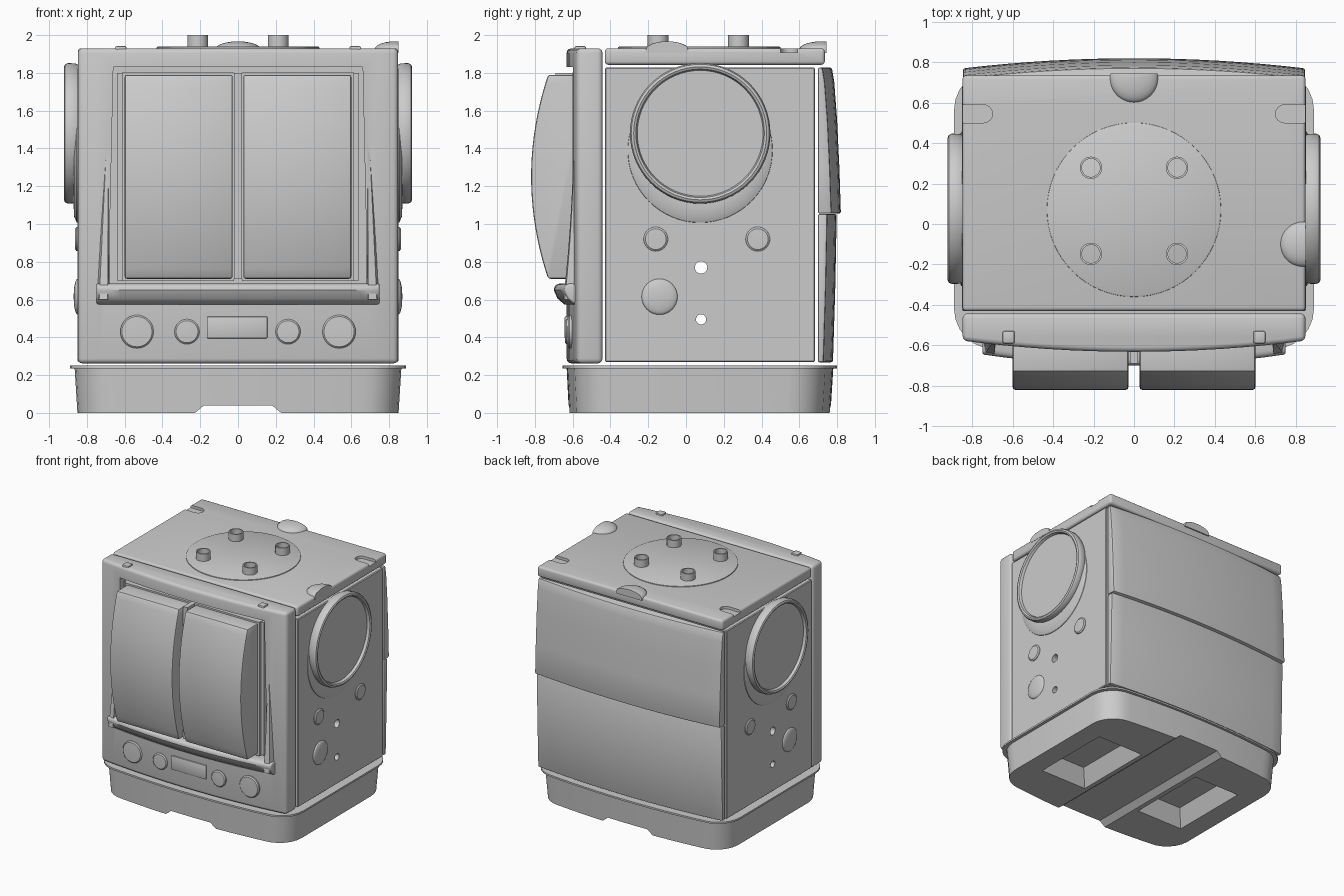
import bpy, bmesh, math
from mathutils import Vector

if "Cube" in bpy.data.objects:
    bpy.data.objects.remove(bpy.data.objects["Cube"])


def loft(name, rings, caps=True):
    """Skin equal-length rings of 3D points into one closed object."""
    bm = bmesh.new()
    rv = [[bm.verts.new(p) for p in r] for r in rings]
    n = len(rv[0])
    for a, b in zip(rv, rv[1:]):
        for i in range(n):
            bm.faces.new((a[i], a[(i + 1) % n], b[(i + 1) % n], b[i]))
    if caps:
        bm.faces.new(rv[0])
        bm.faces.new(rv[-1])
    bmesh.ops.recalc_face_normals(bm, faces=bm.faces)
    me = bpy.data.meshes.new(name)
    bm.to_mesh(me)
    bm.free()
    ob = bpy.data.objects.new(name, me)
    bpy.context.collection.objects.link(ob)
    return ob


def to3(axis, p, h):
    a, b = p
    return {'X': (h, a, b), 'Y': (a, h, b), 'Z': (a, b, h)}[axis]


def prism(name, axis, pts, lo, hi):
    return loft(name, [[to3(axis, p, h) for p in pts] for h in (lo, hi)])


def box(name, x0, x1, y0, y1, z0, z1):
    return prism(name, 'Z', [(x0, y0), (x1, y0), (x1, y1), (x0, y1)], z0, z1)


def lathe(name, axis, centre, base, sign, profile, n=48, caps=True):
    """Profile is (radius, height) measured outward from the base plane."""
    circ = [(math.cos(2 * math.pi * i / n), math.sin(2 * math.pi * i / n)) for i in range(n)]
    return loft(name, [[to3(axis, (centre[0] + r * c, centre[1] + r * s), base + sign * h)
                        for c, s in circ] for r, h in profile], caps)


def outline(w, yf, yb, bf, bb, r):
    """Plan shape with bowed front and back and rounded corners."""
    def half(y0, bow, sg):
        xs = [(w - r) * (i / 8 - 1) for i in range(17)]
        edge = [(x, y0 + sg * bow * (x / w) ** 2) for x in xs]
        yc = edge[-1][1]
        arc = [(w - r + r * math.sin(a), yc + sg * r * (1 - math.cos(a)))
               for a in [math.pi / 2 * k / 6 for k in range(1, 7)]] if r else []
        return [(-x, y) for x, y in reversed(arc)] + edge + arc
    return half(yf, bf, 1) + half(yb, bb, -1)[::-1]


def apply(ob, kind, **kw):
    m = ob.modifiers.new(kind, kind)
    for k, v in kw.items():
        setattr(m, k, v)
    bpy.context.view_layer.objects.active = ob
    bpy.ops.object.modifier_apply(modifier=m.name)


def cut(ob, cutter):
    apply(ob, 'BOOLEAN', operation='DIFFERENCE', solver='EXACT', object=cutter)
    bpy.data.objects.remove(cutter)


def bevel(ob, width, seg=3):
    apply(ob, 'BEVEL', width=width, segments=seg, limit_method='ANGLE', angle_limit=math.radians(40))
    return ob


def dome(r, h):
    return [(r, -0.02)] + [(r * math.cos(a), h * math.sin(a))
                           for a in [math.pi / 2 * k / 6.2 for k in range(7)]]


# Base with underside channel and two tapered pockets
base = loft('base', [[(x, y, z) for x, y in outline(w, yf, yb, 0.06, 0.06, 0.2)]
                     for w, yf, yb, z in ((0.85, -0.62, 0.765, 0), (0.865, -0.632, 0.78, 0.24))])
cut(base, prism('channel', 'Y', [(-0.24, -0.01), (-0.18, 0.04), (0.18, 0.04), (0.24, -0.01)], -1, 1))
for s in (-1, 1):
    rings = []
    for k, z in ((0.01, -0.01), (-0.06, 0.13)):
        x0, x1, y0, y1 = 0.27 - k, 0.68 + k, -0.26 - k, 0.40 + k
        rings.append([(s * x0, y0, z), (s * x1, y0, z), (s * x1, y1, z), (s * x0, y1, z)])
    cut(base, loft('pocket', rings))
prism('base_lip', 'Z', outline(0.89, -0.655, 0.80, 0.06, 0.06, 0.2), 0.236, 0.25)

# Main body with side holes
body = box('body', -0.85, 0.85, -0.43, 0.683, 0.27, 1.828)
bevel(body, 0.006, 1)
for z, r in ((0.77, 0.033), (0.495, 0.027)):
    cut(body, lathe('hole', 'X', (0.08, z), -1, 1, [(r, 0), (r, 2)], 24))

# Front frame with window
def front_y(x):
    return -0.632 + 0.055 * (x / 0.85) ** 2

frame = prism('front_frame', 'Z', outline(0.848, -0.632, -0.442, 0.055, 0, 0), 0.262, 1.93)
bevel(frame, 0.025)
cut(frame, prism('window', 'Y', [(-0.685, 0.68), (0.685, 0.68), (0.66, 1.83), (-0.66, 1.83)], -0.9, 0))
box('window_back', -0.69, 0.69, -0.53, -0.46, 0.67, 1.84)
box('door_divider', -0.02, 0.02, -0.69, -0.5, 0.71, 1.80)

# Ledge under the window and tapering side ridges
lip = [(-0.56, 0.68), (-0.67, 0.685), (-0.695, 0.675), (-0.70, 0.65), (-0.68, 0.605),
       (-0.645, 0.575), (-0.56, 0.565)]
ledge = []
for i in range(25):
    x = 0.75 * (i / 12 - 1)
    ledge.append([(x, y + 0.055 * (x / 0.75) ** 2, z) for y, z in lip])
bevel(loft('window_ledge', ledge), 0.012)
for s in (-1, 1):
    rings = []
    for i in range(9):
        t = i / 8
        z, q = 0.6 + 0.95 * t, (1 - t) ** 2
        xo = 0.705 + 0.045 * (1 - t)
        rings.append([(s * 0.68, -0.56, z), (s * (0.69 - 0.005 * t), -0.595 - 0.055 * q, z),
                      (s * (xo - 0.015), -0.592 - 0.05 * q, z), (s * xo, -0.57, z)])
    loft('window_ridge', rings)
    box('window_post', s * 0.605, s * 0.64, -0.575, -0.5, 0.70, 1.80)
    bevel(box('top_clip', s * 0.62 - 0.03, s * 0.62 + 0.03, -0.59, -0.53, 1.88, 1.942), 0.008, 2)

# Pair of bowed doors
arc = [(-0.73 - 0.09 * (1 - t * t), 1.25 + 0.54 * t) for t in [i / 10 - 1 for i in range(21)]]
door = [(-0.52, 0.71)] + arc + [(-0.52, 1.79)]
for s in (-1, 1):
    bevel(prism('door', 'X', door, s * 0.028, s * 0.60), 0.012, 2)
    # thin surround behind each door
    box('door_surround', s * 0.02, s * 0.615, -0.60, -0.5, 0.697, 1.803)

# Front buttons and display
for x, r in ((-0.535, 0.088), (-0.27, 0.066), (0.265, 0.066), (0.535, 0.088)):
    lathe('front_button', 'Y', (x, 0.43), front_y(x), -1,
          [(r, -0.03), (r, 0.006), (r - 0.008, 0.014), (r * 0.3, 0.016)])
bevel(box('display', -0.165, 0.155, -0.642, -0.6, 0.395, 0.51), 0.005, 2)

# Side discs, buttons and domes
for s in (-1, 1):
    lathe('side_disc', 'X', (0.075, 1.48), s * 0.85, s,
          [(0.36, -0.01), (0.37, 0.012), (0.372, 0.05), (0.365, 0.066), (0.352, 0.072),
           (0.34, 0.066), (0.333, 0.045), (0.1, 0.045)], 64)
    lathe('side_swell', 'X', (0.075, 1.39), s * 0.85, s,
          [(0.385, -0.005), (0.382, 0.004), (0.35, 0.018), (0.30, 0.02)], 64)
    for y in (-0.16, 0.38):
        lathe('side_button', 'X', (y, 0.92), s * 0.85, s,
              [(0.065, -0.01), (0.064, 0.005), (0.055, 0.012), (0.02, 0.013)], 32)
    lathe('side_dome', 'X', (-0.14, 0.615), s * 0.85, s, dome(0.095, 0.02), 32)

# Top slab with edge notches
slab = box('top_slab', -0.848, 0.848, -0.43, 0.735, 1.843, 1.93)
bevel(slab, 0.018)
for s in (-1, 1):
    slot = [(s * 0.95, 0.50)] + [(s * (0.745 - 0.045 * math.cos(a)), 0.545 + 0.045 * math.sin(a))
            for a in [math.pi * (k / 8 - 0.5) for k in range(9)]] + [(s * 0.95, 0.59)]
    cut(slab, prism('notch', 'Z', slot, 1.908, 2))

# Top plate, open pegs and edge domes
lathe('top_plate', 'Z', (0, 0.07), 1.92, 1, [(0.432, 0), (0.43, 0.016), (0.422, 0.02)], 64)
for x in (-0.213, 0.213):
    for y in (-0.148, 0.278):
        lathe('peg', 'Z', (x, y), 1.93, 1, [(0.045, 0), (0.045, 0.07), (0.055, 0.07), (0.055, 0)], 32, False)
for c, r in (((0, 0.72), 0.12), ((0.835, -0.1), 0.112)):
    d = lathe('top_dome', 'Z', c, 1.925, 1, dome(r, 0.042), 40)
    for v in d.data.vertices:
        v.co.x, v.co.y = min(v.co.x, 0.85), min(v.co.y, 0.745)

# Two-part bowed back panel
def back_panel(name, levels):
    bevel(loft(name, [[(x, y, z) for x, y in outline(0.846, 0.698, yb, 0, 0.05, 0)]
                      for z, yb in levels]), 0.01, 2)

back_panel('back_upper', ((1.055, 0.82), (1.3, 0.812), (1.55, 0.80), (1.75, 0.785), (1.828, 0.772)))
back_panel('back_lower', ((0.268, 0.778), (0.65, 0.79), (1.053, 0.798)))

# Smooth shading with sharp edges kept
for ob in bpy.data.objects:
    ob.select_set(ob.type == 'MESH')
bpy.context.view_layer.objects.active = body
bpy.ops.object.shade_smooth_by_angle(angle=math.radians(35))
